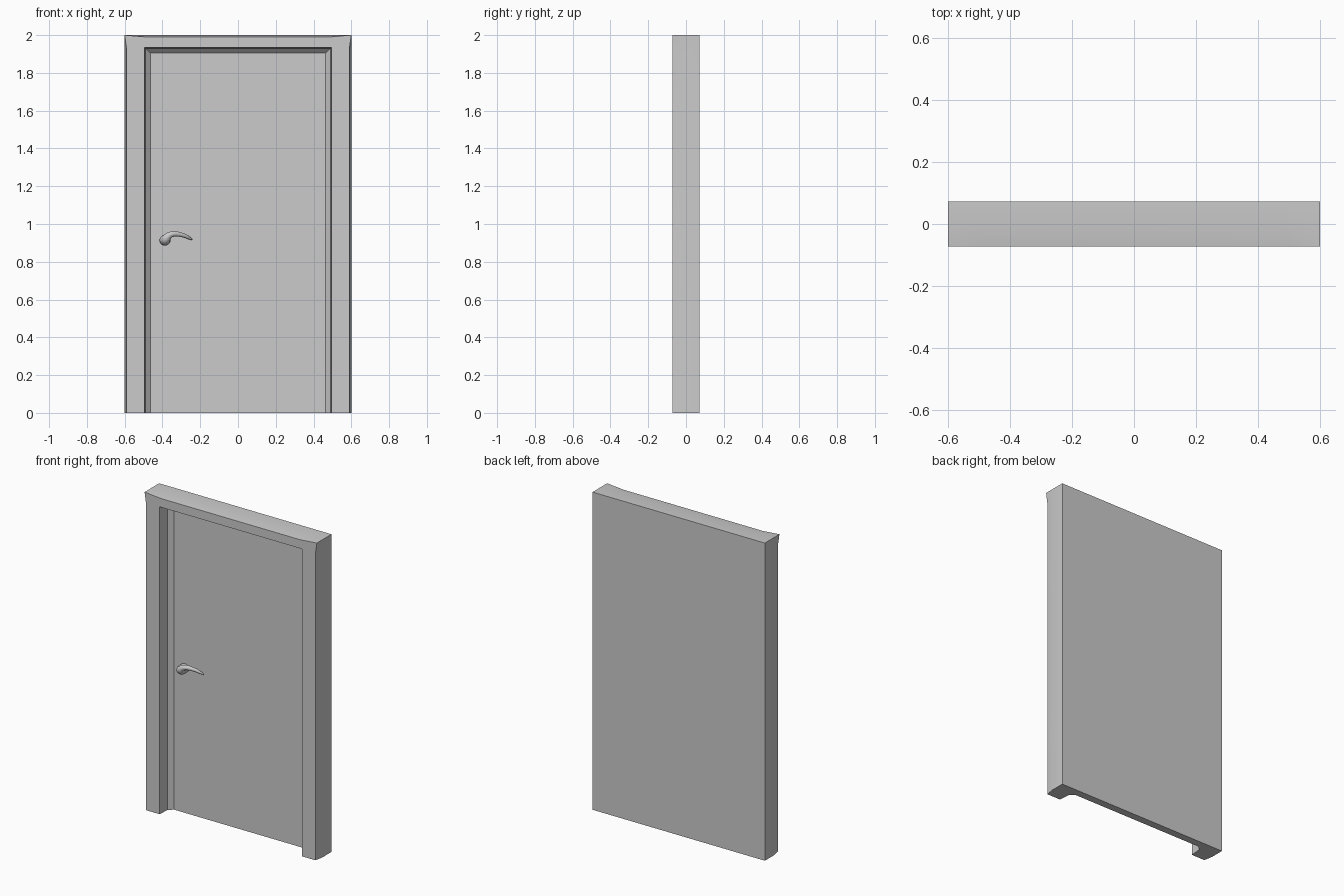
import bpy, bmesh

if "Cube" in bpy.data.objects:
    bpy.data.objects.remove(bpy.data.objects["Cube"])

FRONT, BACK, PANEL = -0.0725, 0.0725, 0.025
bm = bmesh.new()


def ring(w, h, y, flared=False):
    """U-shaped outline (left foot, over the top, right foot) at depth y."""
    if flared:
        half = [(w - 0.01, 0), (w - 0.01, h - 0.07), (w, h), (w - 0.115, h - 0.01)]
    else:
        half = [(w, 0), (w, h - 0.07), (w, h), (w - 0.115, h)]
    pts = [(-x, z) for x, z in half] + [(x, z) for x, z in reversed(half)]
    return [bm.verts.new((x, y, z)) for x, z in pts]


def opening(w, h, y):
    """Rectangular opening outline; repeated corners are merged later."""
    pts = [(-w, 0), (-w, h - 0.005)] + [(-w, h)] * 2
    pts += [(-x, z) for x, z in reversed(pts)]
    return [bm.verts.new((x, y, z)) for x, z in pts]


# Frame: lofted from the back edge round the casing to the door panel
rings = [
    ring(0.60, 2.0, BACK),
    ring(0.60, 2.0, -0.017),
    ring(0.60, 2.0, FRONT, flared=True),
    opening(0.496, 1.935, FRONT),
    opening(0.49, 1.929, 0.0),
    opening(0.463, 1.905, PANEL),
]
for a, b in zip(rings, rings[1:]):
    for i in range(7):
        bm.faces.new((a[i], a[i + 1], b[i + 1], b[i]))

# Back face, door panel and underside
bm.faces.new(rings[0])
bm.faces.new(rings[-1])
bm.faces.new([r[0] for r in rings] + [r[-1] for r in reversed(rings)])
bmesh.ops.remove_doubles(bm, verts=bm.verts, dist=0.0001)
bmesh.ops.recalc_face_normals(bm, faces=bm.faces)
mesh = bpy.data.meshes.new("door_and_frame")
bm.to_mesh(mesh)
bm.free()
door = bpy.data.objects.new("door_and_frame", mesh)
bpy.context.collection.objects.link(door)

# Handle: round base bending into a tapered lever
path = [
    (-0.387, 0.027, 0.914, 0.027), (-0.387, 0.002, 0.914, 0.031),
    (-0.384, -0.024, 0.918, 0.026), (-0.365, -0.032, 0.942, 0.017),
    (-0.335, -0.028, 0.950, 0.014), (-0.285, -0.012, 0.940, 0.011),
    (-0.258, 0.000, 0.925, 0.008), (-0.243, 0.005, 0.918, 0.003),
]
cu = bpy.data.curves.new("handle", "CURVE")
cu.dimensions = "3D"
cu.bevel_depth = 1.0
cu.bevel_resolution = 4
cu.resolution_u = 4
cu.use_fill_caps = True
sp = cu.splines.new("NURBS")
sp.points.add(len(path) - 1)
for p, (x, y, z, r) in zip(sp.points, path):
    p.co = (x, y, z, 1)
    p.radius = r
sp.order_u = 3
sp.use_endpoint_u = True
handle = bpy.data.objects.new("handle", cu)
bpy.context.collection.objects.link(handle)

# Turn the handle into a mesh and shade both parts
bpy.ops.object.select_all(action="DESELECT")
handle.select_set(True)
bpy.context.view_layer.objects.active = handle
bpy.ops.object.convert(target="MESH")
door.select_set(True)
bpy.ops.object.shade_smooth_by_angle(angle=0.6)
